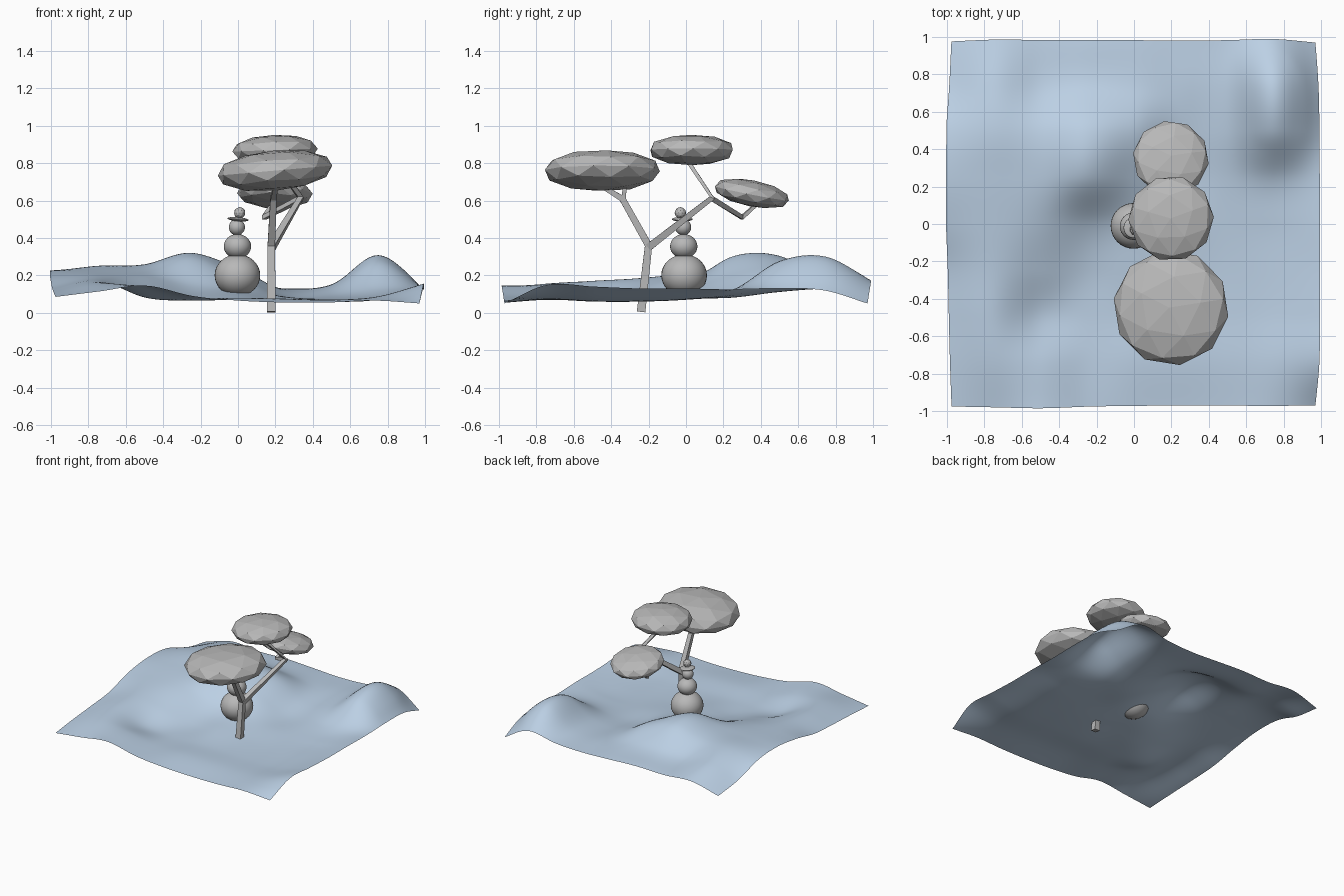
import bpy, bmesh, math
from mathutils import Vector, Matrix

if "Cube" in bpy.data.objects:
    bpy.data.objects.remove(bpy.data.objects["Cube"])


def material(name, rgb):
    m = bpy.data.materials.new(name)
    m.diffuse_color = (*rgb, 1)
    m.use_nodes = True
    m.node_tree.nodes["Principled BSDF"].inputs["Base Color"].default_value = m.diffuse_color
    return m


SNOW = material("pale_blue_snow", (0.50, 0.63, 0.78))
GREY = material("light_grey", (0.48, 0.48, 0.48))


def finish(bm, name, mat, smooth=False):
    me = bpy.data.meshes.new(name)
    bm.to_mesh(me)
    bm.free()
    me.materials.append(mat)
    for p in me.polygons:
        p.use_smooth = smooth
    ob = bpy.data.objects.new(name, me)
    bpy.context.collection.objects.link(ob)
    return ob


# Rolling snow sheet: coarse heights (rows front to back), smoothed by a spline
H = [
    [.085, .115, .145, .09, .065, .055, .055, .065, .05],
    [.105, .155, .135, .08, .08, .075, .07, .085, .15],
    [.12, .17, .08, .065, .07, .065, .06, .07, .14],
    [.14, .185, .135, .08, .09, .07, .06, .07, .13],
    [.195, .21, .20, .145, .12, .085, .07, .08, .13],
    [.225, .235, .25, .30, .20, .09, .09, .12, .125],
    [.21, .25, .25, .305, .24, .12, .135, .275, .13],
    [.13, .21, .165, .175, .16, .13, .15, .30, .12],
    [.09, .15, .135, .14, .13, .12, .13, .17, .05],
]


def spline(v, t):
    i = min(int(t), len(v) - 2)
    f = t - i
    b, c = v[i], v[i + 1]
    a = v[i - 1] if i else 2 * b - c
    d = v[i + 2] if i + 2 < len(v) else 2 * c - b
    return b + .5 * f * (c - a + f * (2 * a - 5 * b + 4 * c - d + f * (3 * (b - c) + d - a)))


bm = bmesh.new()
bmesh.ops.create_grid(bm, x_segments=80, y_segments=80, size=1)
for v in bm.verts:
    x, y = v.co.x, v.co.y
    tx, ty = (x + 1) * 4, (y + 1) * 4
    z = spline([spline(row, tx) for row in H], ty)
    # edges bulge outwards a little where the sheet is high
    s = .962 + .16 * min(z, .2)
    v.co = (x * (s + .012 * (1 - y * y)), y * s, z)
finish(bm, "snow_ground", SNOW, True)


# Snowman
def ball(name, c, r, squash=1, tilt=0):
    bm = bmesh.new()
    bmesh.ops.create_uvsphere(bm, u_segments=32, v_segments=16, radius=r)
    bmesh.ops.scale(bm, vec=(1, 1, squash), verts=bm.verts)
    bmesh.ops.rotate(bm, matrix=Matrix.Rotation(math.radians(tilt), 3, 'Y'), verts=bm.verts)
    bmesh.ops.translate(bm, vec=c, verts=bm.verts)
    return finish(bm, name, GREY, True)


ball("snow_base", (-.003, -.01, .20), .122, .92)
ball("snow_middle", (-.003, -.012, .355), .073, .9)
ball("snow_head", (-.006, -.015, .457), .043)
ball("hat_brim", (0, -.02, .50), .056, .2, 5)

bm = bmesh.new()
bmesh.ops.create_cone(bm, cap_ends=True, segments=10, radius1=.02, radius2=.016, depth=.04,
                      matrix=Matrix.Translation((.006, -.026, .508)))
bmesh.ops.create_icosphere(bm, subdivisions=2, radius=.031,
                           matrix=Matrix.Translation((.009, -.03, .534)))
finish(bm, "hat_top", GREY)


# Tree limbs: tapered four-sided prisms following a path
def limb(name, pts, radii):
    bm = bmesh.new()
    rings = []
    pts = [Vector(p) for p in pts]
    for i, (p, r) in enumerate(zip(pts, radii)):
        d = (pts[min(i + 1, len(pts) - 1)] - pts[max(i - 1, 0)]).normalized()
        a = Vector((1, 0, 0)) if abs(d.x) < .8 else Vector((0, 0, 1))
        a = (a - d * a.dot(d)).normalized()
        b = d.cross(a)
        rings.append([bm.verts.new(p + r * (a * sx + b * sy))
                      for sx, sy in ((1, 1), (-1, 1), (-1, -1), (1, -1))])
    for q, w in zip(rings, rings[1:]):
        for k in range(4):
            bm.faces.new((q[k], q[(k + 1) % 4], w[(k + 1) % 4], w[k]))
    bm.faces.new(rings[0][::-1])
    bm.faces.new(rings[-1])
    bmesh.ops.recalc_face_normals(bm, faces=bm.faces)
    return finish(bm, name, GREY)


limb("trunk", [(.178, -.24, .005), (.178, -.20, .36), (.19, -.34, .61), (.2, -.44, .67)],
     [.023, .02, .017, .012])
limb("front_twig", [(.19, -.335, .60), (.2, -.325, .69)], [.012, .01])
limb("back_branch", [(.178, -.20, .35), (.335, .14, .615), (.2, .01, .81)], [.02, .015, .011])
limb("low_branch", [(.335, .14, .61), (.14, .30, .51), (.2, .40, .60)], [.014, .012, .01])


# Flat faceted leaf crowns
def crown(name, c, r, rz, tilt_x=0, tilt_y=0, spin=0):
    bm = bmesh.new()
    bmesh.ops.create_icosphere(bm, subdivisions=2, radius=1)
    # fuller profile with a blunt rim
    for v in bm.verts:
        h = math.hypot(v.co.x, v.co.y)
        if .01 < h < .98:
            v.co *= 1.03
    m = (Matrix.Translation(c) @ Matrix.Rotation(math.radians(tilt_x), 4, 'X')
         @ Matrix.Rotation(math.radians(tilt_y), 4, 'Y')
         @ Matrix.Diagonal((r, r, rz, 1)) @ Matrix.Rotation(math.radians(spin), 4, 'Z'))
    bmesh.ops.transform(bm, matrix=m, verts=bm.verts)
    return finish(bm, name, GREY)


crown("front_crown", (.198, -.447, .76), .311, .107, 0, -5, 9)
crown("top_crown", (.198, .03, .87), .229, .081, 0, -2, 20)
crown("back_crown", (.197, .352, .638), .204, .070, -11, 2, 10)
